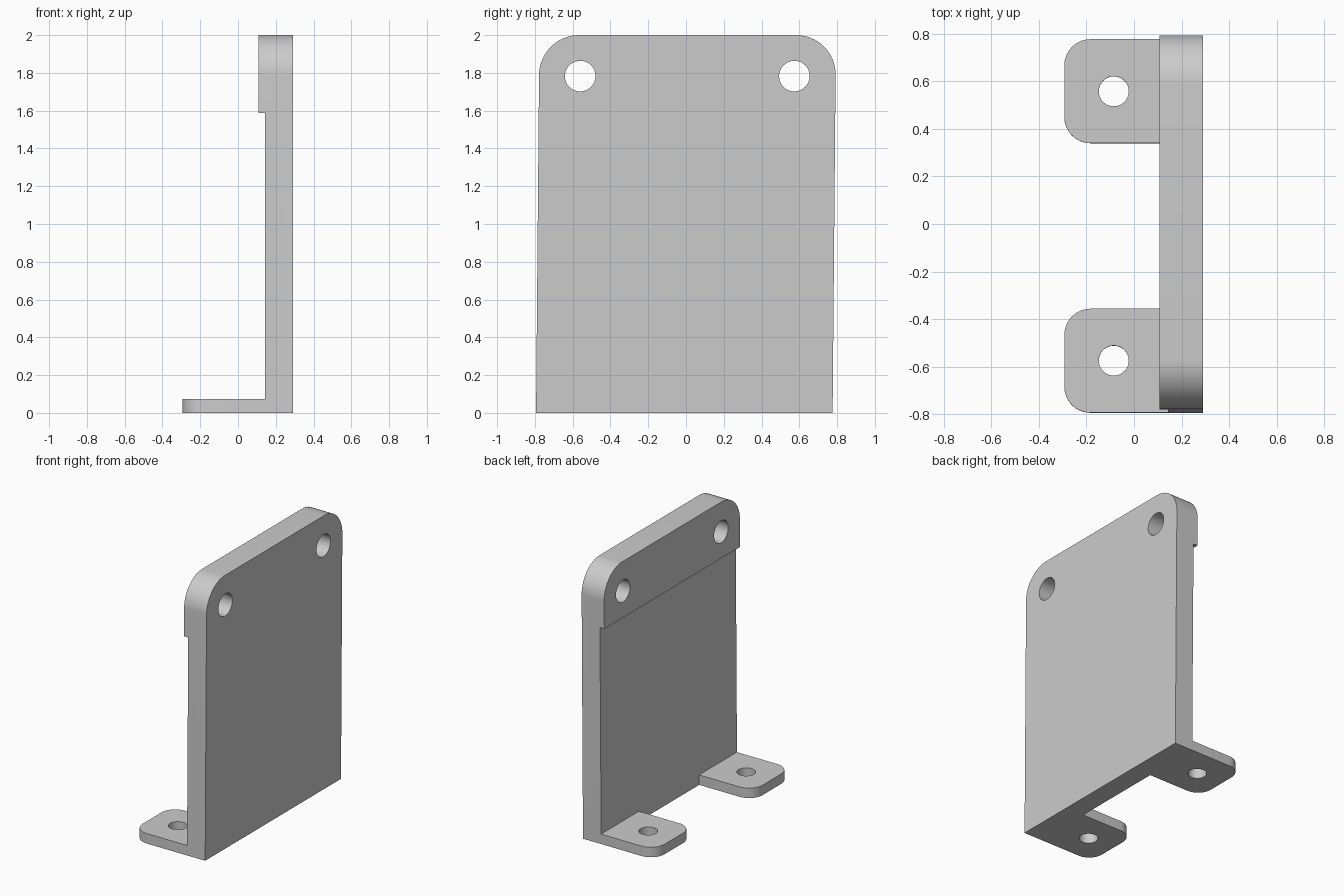
import bpy
import bmesh
from math import cos, sin, pi, radians
from mathutils import Matrix, Vector

cube = bpy.data.objects.get("Cube")
if cube:
    bpy.data.objects.remove(cube, do_unlink=True)

HALF, LEAN = 0.785, 0.0088          # half width, sideways lean per unit of height
BACK, FACE, LIP = 0.29, 0.143, 0.108

grey = bpy.data.materials.new("plain grey")
grey.use_nodes = True
colour = (0.6, 0.6, 0.6, 1)
grey.diffuse_color = colour
grey.node_tree.nodes["Principled BSDF"].inputs["Base Color"].default_value = colour


def arc(cx, cy, r, start, end, steps):
    """Points along a circular arc, angles in degrees."""
    angles = [radians(start + (end - start) * i / steps) for i in range(steps + 1)]
    return [(cx + r * cos(a), cy + r * sin(a)) for a in angles]


def prism(name, outline, axis, low, high):
    """Extrude a flat outline: (y, z) along x, or (x, y) along z."""
    place = (lambda a, b: (low, a, b)) if axis == "x" else (lambda a, b: (a, b, low))
    push = Vector((high - low, 0, 0) if axis == "x" else (0, 0, high - low))
    bm = bmesh.new()
    base = bm.faces.new([bm.verts.new(place(a, b)) for a, b in outline])
    new = bmesh.ops.extrude_face_region(bm, geom=[base])["geom"]
    bmesh.ops.translate(bm, vec=push, verts=[v for v in new if isinstance(v, bmesh.types.BMVert)])
    bmesh.ops.recalc_face_normals(bm, faces=bm.faces)
    mesh = bpy.data.meshes.new(name)
    bm.to_mesh(mesh)
    bm.free()
    mesh.materials.append(grey)
    obj = bpy.data.objects.new(name, mesh)
    bpy.context.collection.objects.link(obj)
    return obj


def combine(target, tool, operation):
    """Apply an exact boolean and discard the tool."""
    mod = target.modifiers.new(operation, "BOOLEAN")
    mod.operation, mod.object, mod.solver = operation, tool, "EXACT"
    bpy.context.view_layer.objects.active = target
    bpy.ops.object.modifier_apply(modifier=mod.name)
    bpy.data.objects.remove(tool, do_unlink=True)


# Upright panel with rounded top corners, thinned below the lip
R = 0.21
outline = [(-HALF, 0), (HALF, 0)]
outline += arc(HALF - R, 2 - R, R, 0, 90, 16) + arc(R - HALF, 2 - R, R, 90, 180, 16)
bracket = prism("mounting_bracket", outline, "x", LIP, BACK)
relief = [(-1, -1), (1, -1), (1, 1.588), (-1, 1.588)]
combine(bracket, prism("relief_cutter", relief, "x", -1, FACE), "DIFFERENCE")

for side in (-1, 1):
    # Foot tab with rounded outer corners
    r, tip, inner = 0.11, -0.293, 0.348
    tab = [(0.2, inner), (0.2, HALF)]
    tab += arc(tip + r, HALF - r, r, 90, 180, 10) + arc(tip + r, inner + r, r, 180, 270, 10)
    tab = [(x, side * y) for x, y in tab]
    combine(bracket, prism("foot_tab", tab, "z", 0, 0.073), "UNION")

    # Screw holes through the foot and the top of the panel
    foot_hole = arc(-0.085, side * 0.566, 0.063, 0, 360, 40)[:-1]
    combine(bracket, prism("foot_hole", foot_hole, "z", -0.5, 0.5), "DIFFERENCE")
    top_hole = arc(side * 0.567, 1.783, 0.081, 0, 360, 40)[:-1]
    combine(bracket, prism("top_hole", top_hole, "x", -0.5, 0.5), "DIFFERENCE")

# Slight sideways lean
shear = Matrix.Identity(4)
shear[1][2], shear[1][3] = LEAN, -LEAN
bracket.data.transform(shear)

bpy.ops.object.select_all(action="DESELECT")
bracket.select_set(True)
bpy.context.view_layer.objects.active = bracket
bpy.ops.object.shade_smooth_by_angle(angle=radians(30))
